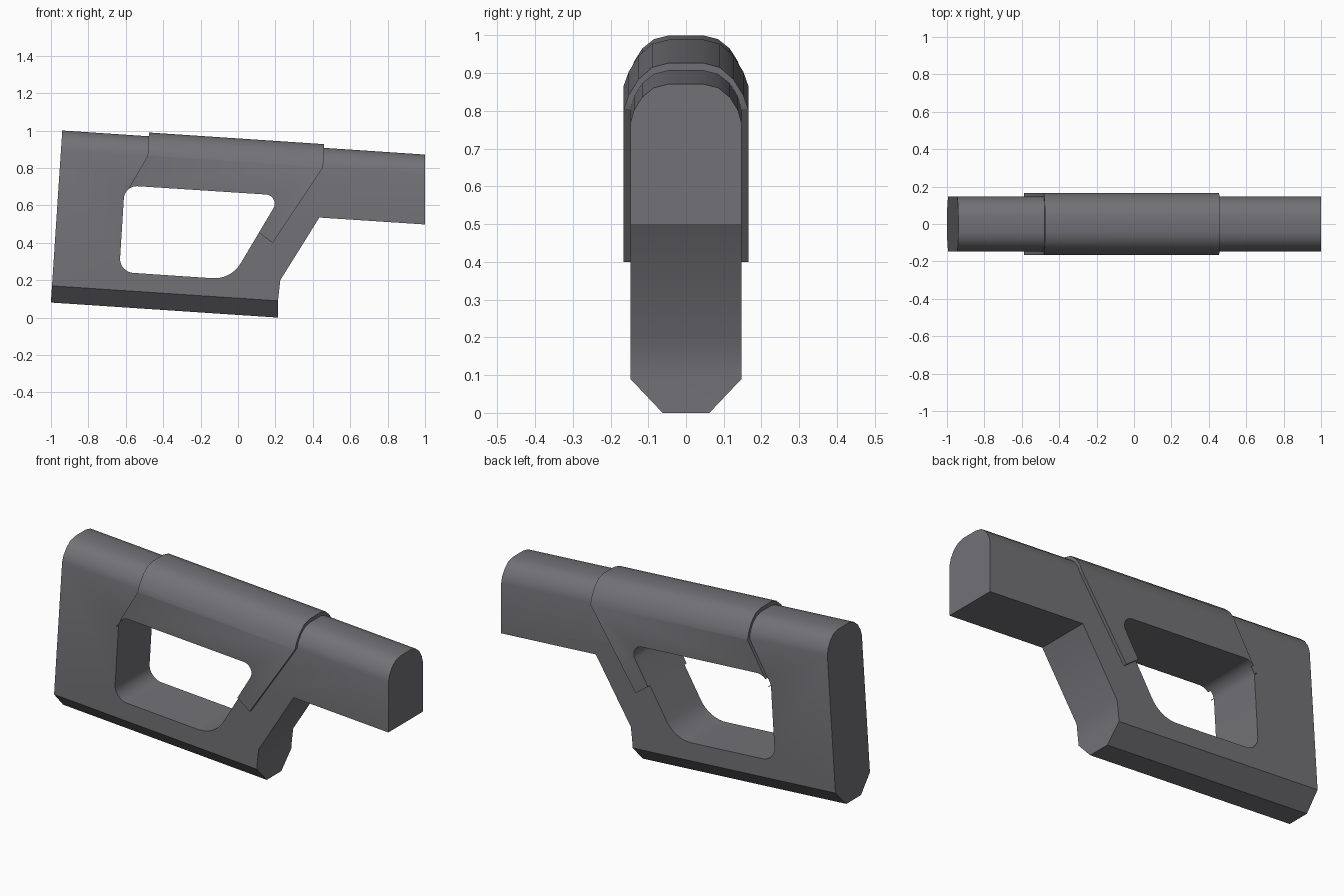
import bpy, bmesh, math
from mathutils import Vector

cube = bpy.data.objects.get("Cube")
if cube:
    bpy.data.objects.remove(cube, do_unlink=True)

SLOPE = 0.0663  # the whole stock tilts down towards its front end

grey = bpy.data.materials.new("dark grey polymer")
grey.use_nodes = True
colour = (0.17, 0.17, 0.185, 1)
grey.diffuse_color = colour
grey.node_tree.nodes["Principled BSDF"].inputs["Base Color"].default_value = colour


def prism(name, points, offset):
    """Closed solid made by sweeping a flat outline along an offset."""
    bm = bmesh.new()
    near = [bm.verts.new(p) for p in points]
    far = [bm.verts.new(Vector(p) + Vector(offset)) for p in points]
    bm.faces.new(near)
    bm.faces.new(far[::-1])
    n = len(points)
    for i in range(n):
        j = (i + 1) % n
        bm.faces.new((near[i], far[i], far[j], near[j]))
    bmesh.ops.recalc_face_normals(bm, faces=bm.faces)
    mesh = bpy.data.meshes.new(name)
    bm.to_mesh(mesh)
    bm.free()
    mesh.materials.append(grey)
    obj = bpy.data.objects.new(name, mesh)
    bpy.context.collection.objects.link(obj)
    return obj


def side_prism(name, outline):
    return prism(name, [(x, -0.3, z) for x, z in outline], (0, 0.6, 0))


def bar(name, half):
    """Sloping bar from one half of its cross-section (y, height at x = 0)."""
    section = half + [(-y, h) for y, h in reversed(half)]
    reach = 1.2
    return prism(name, [(-reach, y, h + SLOPE * reach) for y, h in section],
                 (2 * reach, 0, -2 * SLOPE * reach))


def rounded(corners, steps=8):
    """Outline with circular corners, given as (x, z, tangent length)."""
    out = []
    for i, (x, z, t) in enumerate(corners):
        c = Vector((x, z))
        a = (Vector(corners[i - 1][:2]) - c).normalized()
        b = (Vector(corners[(i + 1) % len(corners)][:2]) - c).normalized()
        w = math.sin(a.angle(b) / 2)
        for k in range(steps + 1):
            u = k / steps
            p, q, r = (1 - u) ** 2, 2 * u * (1 - u) * w, u * u
            out.append(((c + a * t) * p + c * q + (c + b * t) * r) / (p + q + r))
    return out


def boolean(obj, tool, operation):
    mod = obj.modifiers.new(operation.lower(), 'BOOLEAN')
    mod.object, mod.operation, mod.solver = tool, operation, 'EXACT'
    bpy.context.view_layer.objects.active = obj
    bpy.ops.object.modifier_apply(modifier=mod.name)


def smooth(obj):
    bpy.ops.object.select_all(action='DESELECT')
    obj.select_set(True)
    bpy.context.view_layer.objects.active = obj
    bpy.ops.object.shade_smooth_by_angle(angle=math.radians(32))


# Cross-sections: chamfered underside, straight sides, rounded top
body_half = [(0.062, 0.0143), (0.147, 0.104), (0.147, 0.835),
             (0.138, 0.868), (0.116, 0.903), (0.085, 0.928), (0.045, 0.938)]
cover_half = [(0.165, 0.1), (0.165, 0.835), (0.152, 0.872),
              (0.126, 0.914), (0.090, 0.946), (0.045, 0.958)]

# Grip opening
opening = side_prism("opening_cutter", rounded([
    (-0.606, 0.707, 0.07), (0.230, 0.653, 0.08),
    (-0.037, 0.204, 0.10), (-0.635, 0.244, 0.075)]))

# Stock body
body = bar("stock_body", body_half)
body_side = side_prism("body_cutter", [
    (-1.007, -0.02), (-0.933, 1.1), (1, 1.1), (1, 0.498),
    (0.435, 0.535), (0.226, 0.2), (0.215, 0.1), (0.215, -0.1)])
boolean(body, body_side, 'INTERSECT')
boolean(body, opening, 'DIFFERENCE')

# Raised cheek cover wrapped around the body
cover = bar("cheek_cover", cover_half)
cover_side = side_prism("cover_cutter", [
    (-0.470, 1.1), (-0.483, 0.865), (-0.61, 0.647), (-0.5, 0.5),
    (0.05, 0.499), (0.185, 0.400), (0.455, 0.805), (0.468, 1.1)])
core = bar("core_cutter", body_half)
boolean(cover, cover_side, 'INTERSECT')
boolean(cover, opening, 'DIFFERENCE')
boolean(cover, core, 'DIFFERENCE')

for cutter in (opening, body_side, cover_side, core):
    bpy.data.objects.remove(cutter, do_unlink=True)
for part in (body, cover):
    smooth(part)
